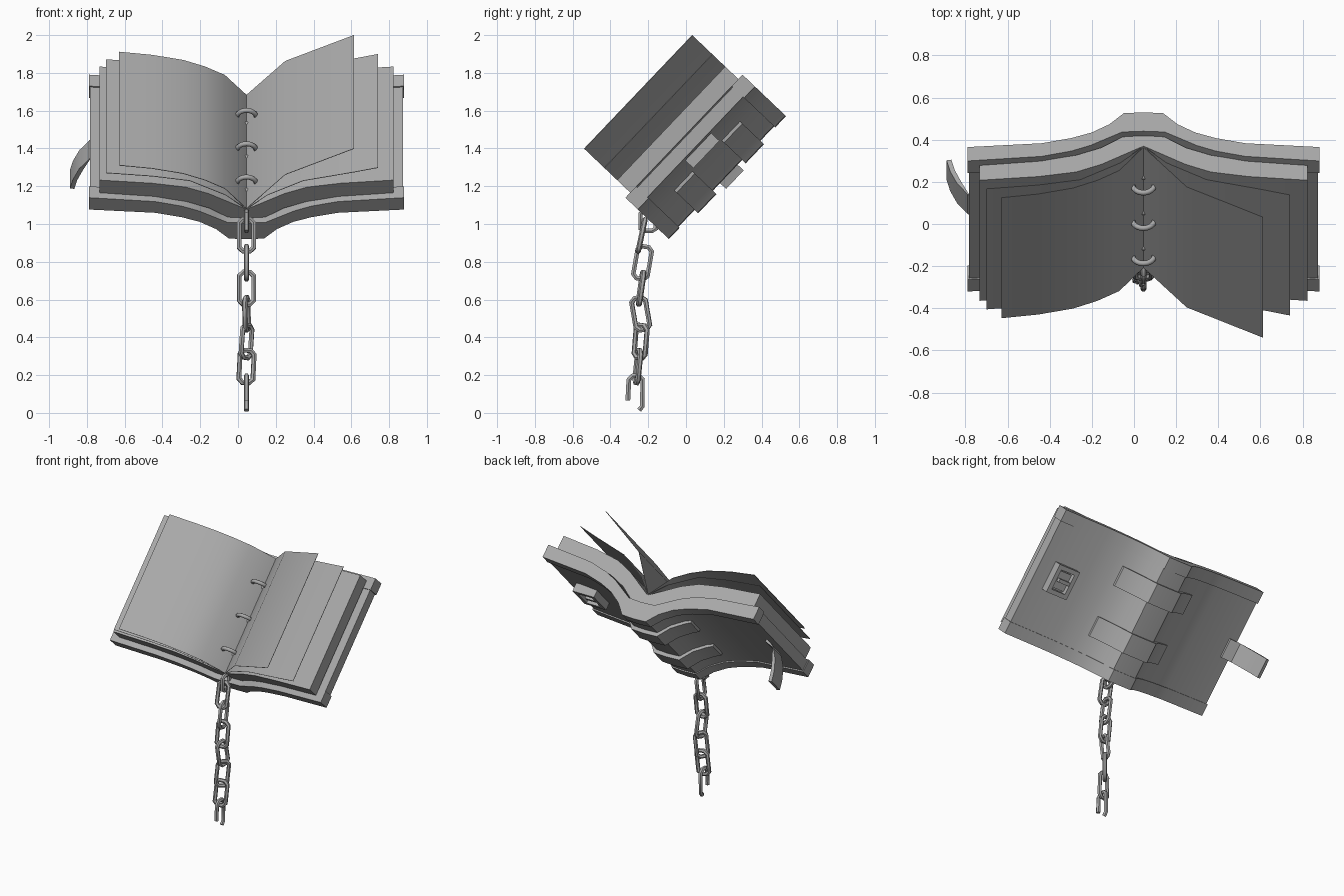
import bpy, bmesh
from math import radians
from mathutils import Matrix, Vector

cube = bpy.data.objects.get("Cube")
if cube:
    bpy.data.objects.remove(cube, do_unlink=True)

GREY = (0.4, 0.4, 0.4, 1.0)
grey = bpy.data.materials.new("plain_grey")
grey.use_nodes = True
grey.diffuse_color = GREY
grey.node_tree.nodes["Principled BSDF"].inputs["Base Color"].default_value = GREY

# Book frame: x across the spread, y up the spine, z towards the reader
BOOK = Matrix.Translation((0.045, 0, 0)) @ Matrix.Rotation(radians(46.4), 4, 'X')


def smooth(obj, angle=30):
    bpy.ops.object.select_all(action='DESELECT')
    obj.select_set(True)
    bpy.context.view_layer.objects.active = obj
    bpy.ops.object.shade_smooth_by_angle(angle=radians(angle))


def finish(name, bm, matrix=BOOK):
    bmesh.ops.recalc_face_normals(bm, faces=bm.faces)
    mesh = bpy.data.meshes.new(name)
    bm.to_mesh(mesh)
    bm.free()
    obj = bpy.data.objects.new(name, mesh)
    obj.matrix_world = matrix
    mesh.materials.append(grey)
    bpy.context.collection.objects.link(obj)
    smooth(obj)
    return obj


def slab(name, lower, upper, s0, s1):
    """Solid between two matching (x, z) profiles, extruded along the spine."""
    bm = bmesh.new()
    rows = [[bm.verts.new((x, s, z)) for x, z in prof]
            for prof, s in ((lower, s0), (upper, s0), (upper, s1), (lower, s1))]
    for a, b in zip(rows, rows[1:] + rows[:1]):
        for i in range(len(a) - 1):
            bm.faces.new((a[i], a[i + 1], b[i + 1], b[i]))
    for i in (0, -1):
        bm.faces.new([r[i] for r in rows])
    return finish(name, bm)


def mirrored(half):
    return [(-x, z) for x, z in reversed(half) if x > 0] + half


def shifted(profile, dz):
    return [(x, z + dz) for x, z in profile]


def box(name, x, s, z):
    slab(name, [(x[0], z[0]), (x[1], z[0])], [(x[0], z[1]), (x[1], z[1])], *s)


# Cover and its raised end strips
back = mirrored([(0, .708), (.092, .712), (.16, .785), (.245, .84), (.34, .876), (.48, .91), (.828, .935)])
inner = mirrored([(0, .815), (.1, .82), (.16, .855), (.25, .908), (.34, .945), (.48, .98), (.828, 1.01)])
slab("cover", back, inner, .61, 1.497)


def widen(profile):
    return [(x * 1.008, z) for x, z in profile]


for name, s in (("lower_cover_strip", .604), ("upper_cover_strip", 1.42)):
    slab(name, widen(shifted(back, -.008)), widen(shifted(inner, .008)), s, s + .083)

# Page block
block_top = mirrored([(0, .89), (.1, .95), (.2, 1.01), (.32, 1.06), (.5, 1.09), (.778, 1.114)])
block_low = mirrored([(0, .82), (.1, .83), (.2, .9), (.32, .95), (.5, .99), (.778, 1.017)])
slab("page_block", block_low, block_top, .641, 1.471)

# Loose sheets
sheets = {
    "right_inner_sheet": [(-.745, 1.17), (-.5, 1.145), (-.3, 1.11), (-.11, 1.0), (0, .893)],
    "right_outer_sheet": [(-.675, 1.228), (-.5, 1.204), (-.335, 1.165), (-.22, 1.115), (-.115, 1.05), (0, .897)],
    "left_inner_sheet": [(0, .893), (.11, 1.0), (.3, 1.11), (.565, 1.175), (.695, 1.21)],
    "left_outer_sheet": [(0, .897), (.205, 1.157), (.568, 1.356)],
}
for name, profile in sheets.items():
    slab(name, shifted(profile, -.003), profile, .641, 1.471)

# Binding rings
for i, s in enumerate((.775, 1.018, 1.262)):
    bpy.ops.mesh.primitive_torus_add(major_radius=.052, minor_radius=.013,
                                     major_segments=24, minor_segments=8)
    ring = bpy.context.object
    ring.name = f"binding_ring_{i + 1}"
    ring.matrix_world = BOOK @ Matrix.Translation((0, s, .945)) @ Matrix.Rotation(radians(90), 4, 'X')
    ring.data.materials.append(grey)
    smooth(ring, 60)

# Spine bands
band = mirrored([(0, .682), (.1, .686), (.168, .765), (.25, .82), (.29, .84)])
for name, s in (("lower_spine_band", .81), ("upper_spine_band", 1.175)):
    slab(name, band, shifted(band, .035), s, s + .14)

# Closing strap, curling behind the cover edge
strap = [(-.935, .668), (-.918, .74), (-.885, .82), (-.835, .89), (-.76, .915)]
strap_in = [(-.912, .664), (-.896, .732), (-.866, .808), (-.822, .905), (-.76, .935)]
slab("closing_strap", strap, strap_in, 1.005, 1.14)

# Buckle on the back of the other cover
bx, bs = .645, 1.065
box("buckle_plate", (bx - .06, bx + .06), (bs - .06, bs + .06), (.895, .935))
for side in (-1, 1):
    x, s = bx + side * .07, bs + side * .085
    box("buckle_upright", (x - .015, x + .015), (bs - .1, bs + .1), (.865, .925))
    box("buckle_crossbar", (bx - .07, bx + .07), (s - .015, s + .015), (.865, .925))
box("buckle_prong", (bx - .055, bx + .03), (bs - .012, bs + .012), (.868, .9))


def wire(name, points, closed, matrix, radius=.0145):
    """Bent round wire through the points, turned into a mesh."""
    curve = bpy.data.curves.new(name, 'CURVE')
    curve.dimensions = '3D'
    curve.bevel_depth = radius
    curve.bevel_resolution = 1
    curve.use_fill_caps = True
    spline = curve.splines.new('POLY')
    spline.points.add(len(points) - 1)
    for p, (x, z) in zip(spline.points, points):
        p.co = (x, 0, z, 1)
    spline.use_cyclic_u = closed
    obj = bpy.data.objects.new(name, curve)
    obj.matrix_world = matrix
    bpy.context.collection.objects.link(obj)
    curve.materials.append(grey)
    bpy.ops.object.select_all(action='DESELECT')
    obj.select_set(True)
    bpy.context.view_layer.objects.active = obj
    bpy.ops.object.convert(target='MESH')
    smooth(bpy.context.object, 50)


# Hanging chain: y, z, yaw, tilt about x, roll about the link normal
W, H, C = .038, .086, .02
corner = [(W, H - C), (W - C, H)]
link = corner + [(-x, z) for x, z in reversed(corner)]
link += [(-x, -z) for x, z in link]
links = [
    (-.235, .94, 0, -12, 0),
    (-.23, .795, 90, 0, 10),
    (-.238, .66, 5, -8, 0),
    (-.24, .525, 78, 4, -6),
    (-.24, .378, 50, 0, 6),
    (-.255, .245, 12, -5, 3),
]
for i, (y, z, yaw, tilt, roll) in enumerate(links):
    m = (Matrix.Translation((.045, y, z)) @ Matrix.Rotation(radians(tilt), 4, 'X')
         @ Matrix.Rotation(radians(yaw), 4, 'Z') @ Matrix.Rotation(radians(roll), 4, 'Y'))
    wire(f"chain_link_{i + 1}", link, True, m)

# Ring holding the chain to the spine, and the broken last link
across = Matrix.Rotation(radians(90), 4, 'Z')
hoop = [(x * 1.05, z * .6) for x, z in link]
wire("chain_anchor", hoop, True, Matrix.Translation((.045, -.2, 1.015)) @ across)
broken = [(-.042, -.1), (-.038, -.02), (-.036, .01), (-.016, .03),
          (.016, .03), (.036, .01), (.035, -.13), (.018, -.152)]
wire("broken_link", broken, False, Matrix.Translation((.045, -.266, .166)) @ across)
